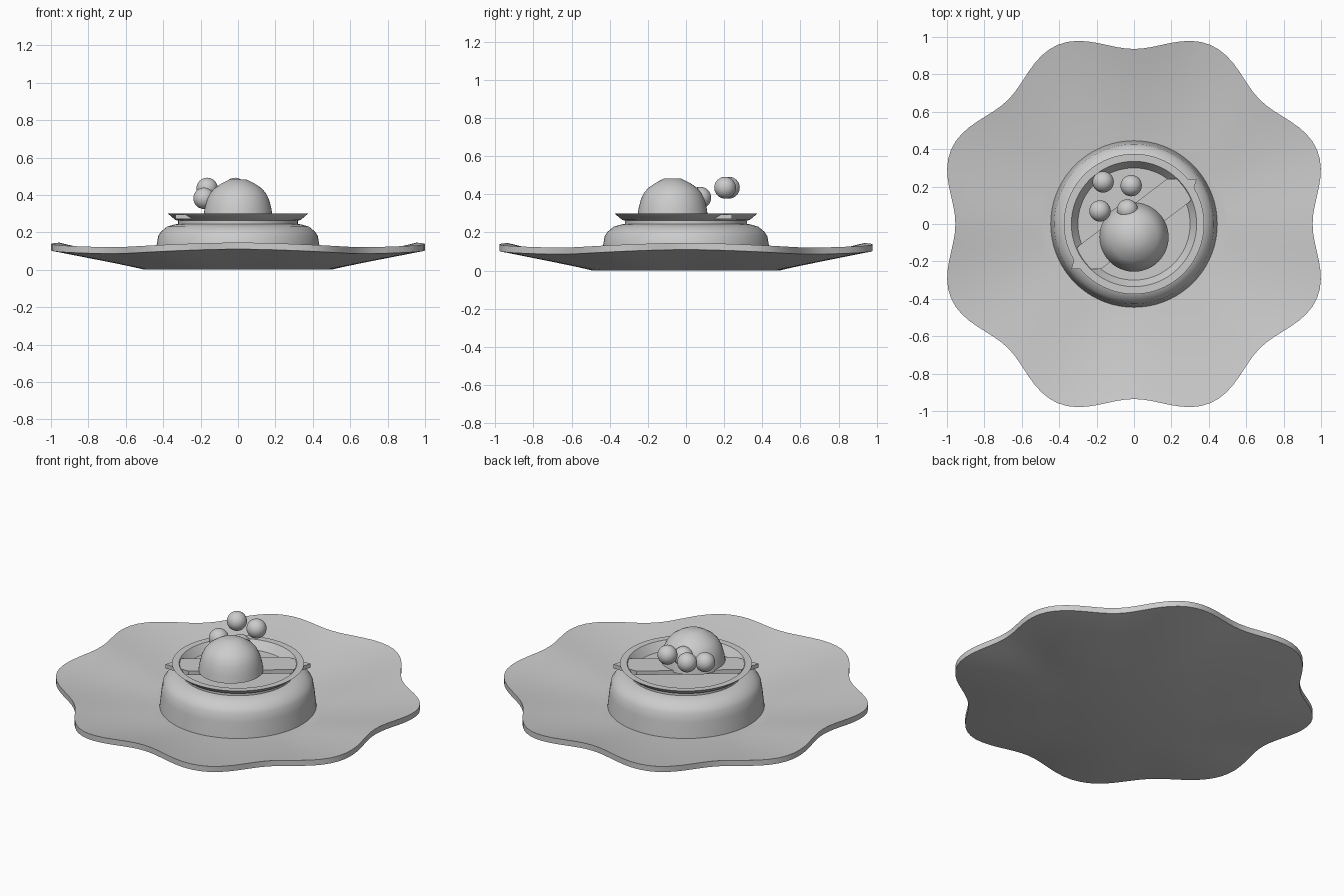
import bpy, bmesh
from math import pi, sin, cos, radians

cube = bpy.data.objects.get("Cube")
if cube:
    bpy.data.objects.remove(cube)

# One plain grey for everything
grey = bpy.data.materials.new("plain grey")
grey.use_nodes = True
grey.diffuse_color = (0.6, 0.6, 0.6, 1)
grey.node_tree.nodes["Principled BSDF"].inputs["Base Color"].default_value = (0.6, 0.6, 0.6, 1)


def finish(bm, name, angle=30):
    bmesh.ops.recalc_face_normals(bm, faces=bm.faces)
    mesh = bpy.data.meshes.new(name)
    bm.to_mesh(mesh)
    bm.free()
    mesh.materials.append(grey)
    ob = bpy.data.objects.new(name, mesh)
    bpy.context.collection.objects.link(ob)
    bpy.ops.object.select_all(action='DESELECT')
    ob.select_set(True)
    bpy.context.view_layer.objects.active = ob
    bpy.ops.object.shade_smooth_by_angle(angle=radians(angle))
    return ob


def loft(name, rings, steps, angle=30, centre=(0, 0)):
    """Skin stacked rings, each a function angle -> (radius, z), and cap both ends."""
    bm = bmesh.new()
    loops = []
    for ring in rings:
        loop = []
        for i in range(steps):
            t = 2 * pi * i / steps
            r, z = ring(t)
            loop.append(bm.verts.new((centre[0] + r * cos(t), centre[1] + r * sin(t), z)))
        loops.append(loop)
    for a, b in zip(loops, loops[1:]):
        for i in range(steps):
            j = (i + 1) % steps
            bm.faces.new((a[i], a[j], b[j], b[i]))
    bm.faces.new(loops[0])
    bm.faces.new(loops[-1])
    return finish(bm, name, angle)


def lathe(name, profile, steps=64, angle=30, centre=(0, 0)):
    return loft(name, [lambda t, p=p: p for p in profile], steps, angle, centre)


# Wavy dish with eight lobes and a gently rippling rim
def edge(drop):
    return lambda t: (1.007 - 0.052 * cos(8 * t), 0.133 - drop + 0.012 * cos(4 * t))


dish = loft("dish", [lambda t: (0.5, 0), edge(0.035), edge(0), lambda t: (0.5, 0.035)], 128)
dish.scale.y = 0.98

# Round base with a neck, flared rim and shallow recess
lathe("base", [(0.447, 0.02), (0.435, 0.13), (0.427, 0.18), (0.41, 0.205), (0.38, 0.23),
               (0.34, 0.242), (0.32, 0.245), (0.32, 0.262), (0.335, 0.266), (0.375, 0.3),
               (0.335, 0.3), (0.3, 0.25)], 96)

# Slanted bar across the recess, point-symmetric about the middle
half = [(0.335, 0.24), (0.175, 0.24), (-0.3, -0.12)]
bm = bmesh.new()
face = bm.faces.new([bm.verts.new((s * x, s * y, 0.27)) for s in (1, -1) for x, y in half])
top = bmesh.ops.extrude_face_region(bm, geom=[face])["geom"]
bmesh.ops.translate(bm, vec=(0, 0, 0.025), verts=[v for v in top if isinstance(v, bmesh.types.BMVert)])
finish(bm, "cross_bar")

# Rounded dome with a small flat top
lathe("dome", [(0.185, 0.285), (0.178, 0.33), (0.166, 0.375), (0.15, 0.408), (0.127, 0.435),
               (0.09, 0.46), (0.045, 0.483)], 48, 35, (0, -0.07))

# Four little balls
for n, spot in enumerate([(-0.165, 0.225, 0.435), (-0.015, 0.205, 0.435),
                          (-0.182, 0.07, 0.382), (-0.035, 0.075, 0.382)]):
    bm = bmesh.new()
    bmesh.ops.create_uvsphere(bm, u_segments=32, v_segments=16, radius=0.057)
    finish(bm, f"ball_{n + 1}").location = spot
